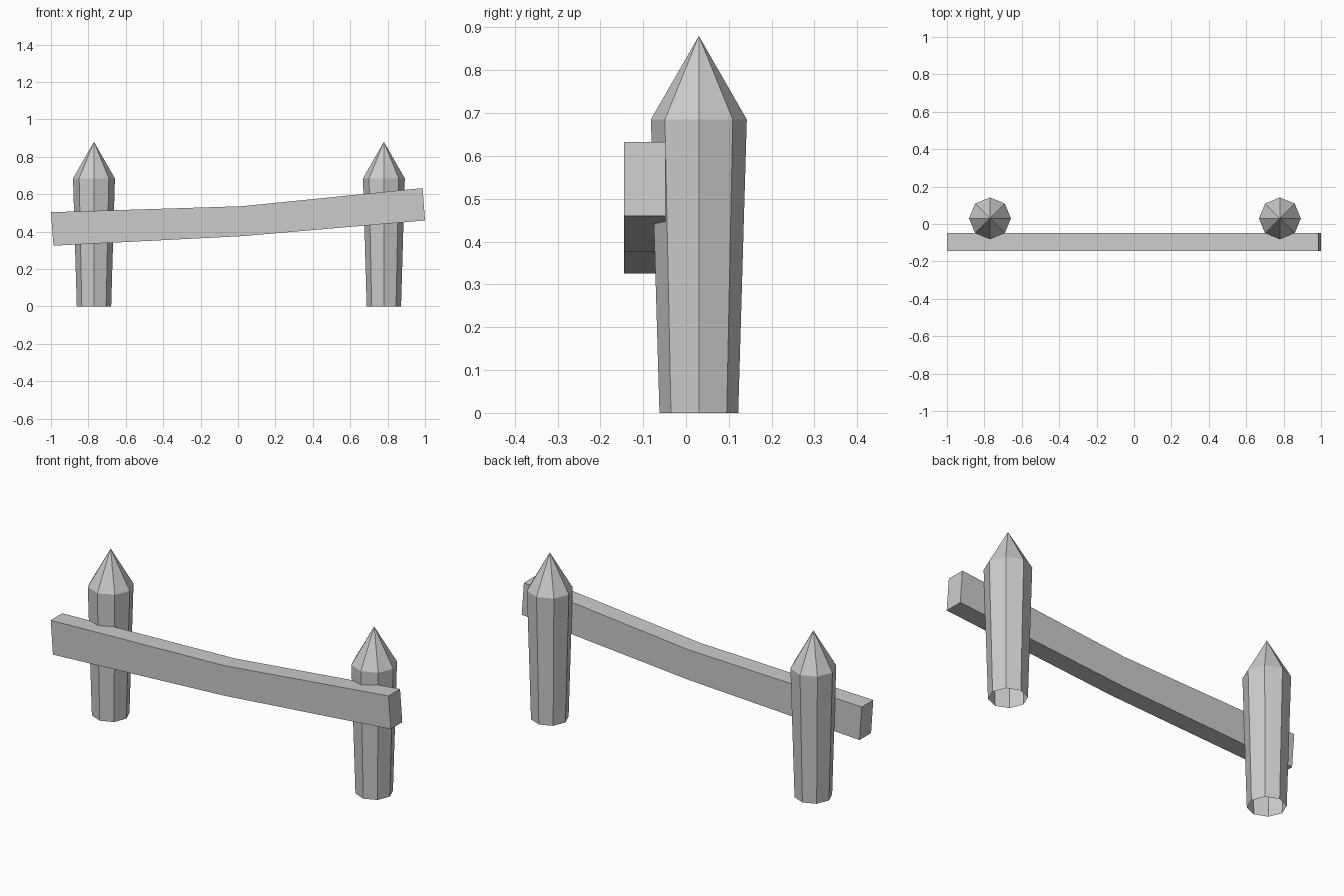
import bpy
import bmesh
from math import cos, sin, tau

cube = bpy.data.objects.get("Cube")
if cube:
    bpy.data.objects.remove(cube, do_unlink=True)

grey = bpy.data.materials.new("plain grey")
grey.use_nodes = True
colour = (0.6, 0.6, 0.6, 1)
grey.diffuse_color = colour
grey.node_tree.nodes["Principled BSDF"].inputs["Base Color"].default_value = colour


def finish(name, bm, location=(0, 0, 0)):
    bmesh.ops.recalc_face_normals(bm, faces=bm.faces)
    mesh = bpy.data.meshes.new(name)
    bm.to_mesh(mesh)
    bm.free()
    mesh.materials.append(grey)
    obj = bpy.data.objects.new(name, mesh)
    obj.location = location
    bpy.context.collection.objects.link(obj)


# Eight-sided post, widening upward to a pointed cap, open underneath
def post(name, x, sides=8):
    bm = bmesh.new()
    rings = [[bm.verts.new((r * cos(tau * i / sides), r * sin(tau * i / sides), z))
              for i in range(sides)] for r, z in ((0.092, 0), (0.112, 0.685))]
    tip = bm.verts.new((0, 0, 0.88))
    low, high = rings
    for i in range(sides):
        j = (i + 1) % sides
        bm.faces.new((low[i], low[j], high[j], high[i]))
        bm.faces.new((high[i], high[j], tip))
    finish(name, bm, (x, 0.03, 0))


post("right_post", -0.77)
post("left_post", 0.78)

# Bent rail in front of the posts: outline extruded backward
bm = bmesh.new()
outline = [(-0.987, 0.325), (0.02, 0.376), (1, 0.46),
           (0.987, 0.633), (0.02, 0.536), (-1, 0.504)]
front, back = [[bm.verts.new((x, y, z)) for x, z in outline] for y in (-0.145, -0.048)]
for a, b, c, d in ((0, 1, 4, 5), (1, 2, 3, 4)):
    for side in (front, back):
        bm.faces.new((side[a], side[b], side[c], side[d]))
for i in range(len(outline)):
    j = (i + 1) % len(outline)
    bm.faces.new((front[i], front[j], back[j], back[i]))
finish("rail", bm)
